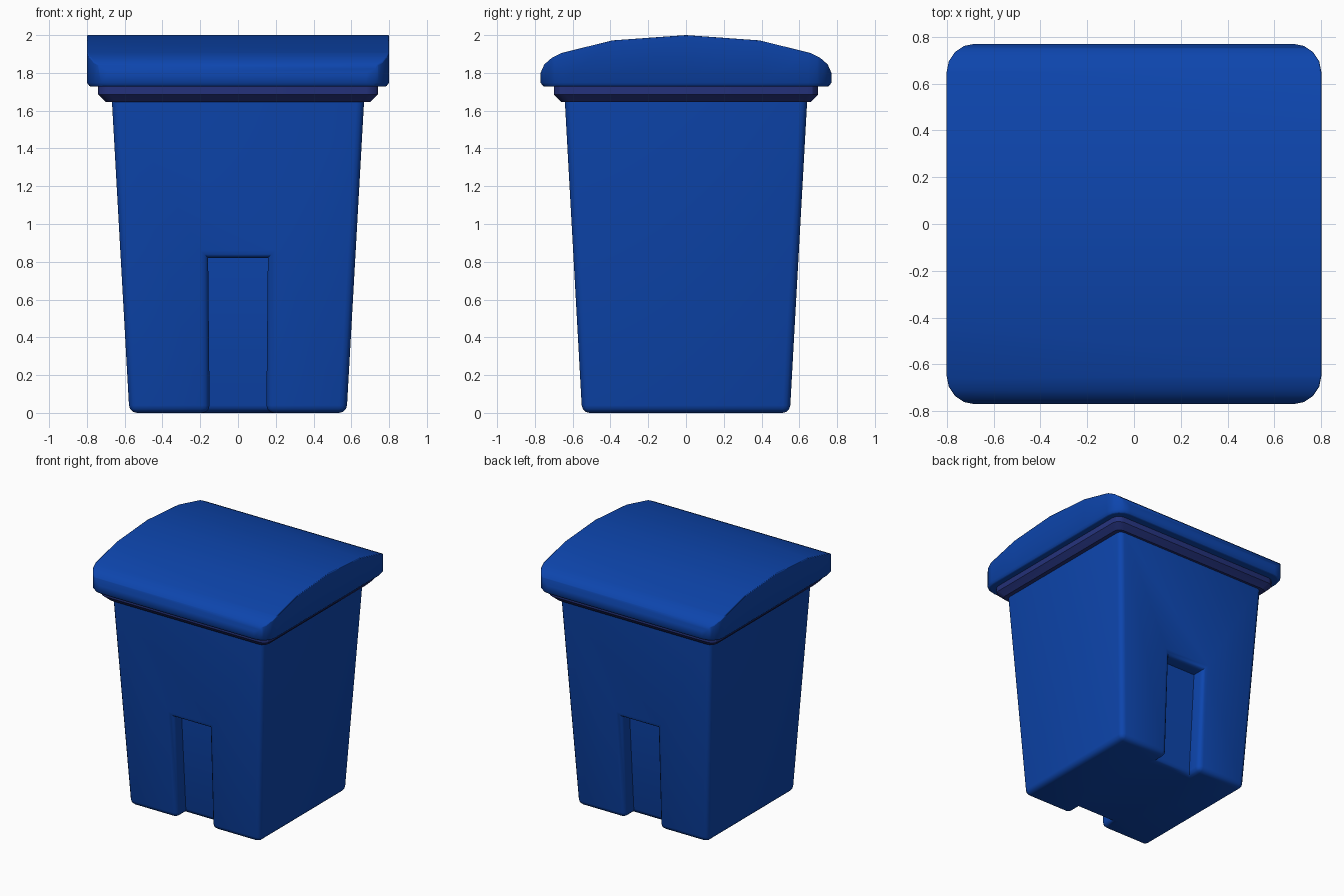
import bpy, bmesh, math

if "Cube" in bpy.data.objects:
    bpy.data.objects.remove(bpy.data.objects["Cube"])


def material(name, rgb):
    m = bpy.data.materials.new(name)
    m.diffuse_color = (*rgb, 1)
    m.use_nodes = True
    m.node_tree.nodes["Principled BSDF"].inputs["Base Color"].default_value = m.diffuse_color
    return m


BLUE = material("blue_plastic", (0.004, 0.06, 0.42))
DARK = material("dark_blue_plastic", (0.018, 0.032, 0.2))


def make_object(name, bm, mat):
    bmesh.ops.recalc_face_normals(bm, faces=bm.faces)
    me = bpy.data.meshes.new(name)
    bm.to_mesh(me)
    bm.free()
    ob = bpy.data.objects.new(name, me)
    bpy.context.collection.objects.link(ob)
    me.materials.append(mat)
    return ob


def smooth(ob, angle):
    bpy.ops.object.select_all(action='DESELECT')
    ob.select_set(True)
    bpy.context.view_layer.objects.active = ob
    bpy.ops.object.shade_smooth_by_angle(angle=math.radians(angle))


def rounded_rect(hx, hy, r, seg):
    pts = []
    for k, (sx, sy) in enumerate([(1, 1), (-1, 1), (-1, -1), (1, -1)]):
        for i in range(seg + 1):
            a = math.pi / 2 * (k + i / seg)
            pts.append((sx * (hx - r) + r * math.cos(a), sy * (hy - r) + r * math.sin(a)))
    return pts


def rect(x0, x1, y0, y1):
    return [(x0, y0), (x1, y0), (x1, y1), (x0, y1)]


def loft(sections):
    """Closed solid through (outline, z) sections."""
    bm = bmesh.new()
    rings = [[bm.verts.new((x, y, z)) for x, y in pts] for pts, z in sections]
    n = len(rings[0])
    for a, b in zip(rings, rings[1:]):
        for i in range(n):
            bm.faces.new((a[i], a[(i + 1) % n], b[(i + 1) % n], b[i]))
    bm.faces.new(rings[0][::-1])
    bm.faces.new(rings[-1])
    return bm


# Tapered body
body = make_object("bin_body", loft([
    (rect(-0.575, 0.575, -0.55, 0.55), 0),
    (rect(-0.668, 0.668, -0.642, 0.642), 1.66)]), BLUE)

# Recesses cut into the lower front and back
for side, s in (("front", -1), ("back", 1)):
    sections = []
    for z in (-0.1, 0.82):
        inner = 0.44 + 0.055 * z
        y0, y1 = sorted((s * inner, s * 0.9))
        w = 0.15 + 0.01 * z
        sections.append((rect(-w, w, y0, y1), z))
    cutter = make_object(side + "_recess_cutter", loft(sections), BLUE)
    cutter.hide_render = True
    cutter.hide_set(True)
    mod = body.modifiers.new(side + "_recess", 'BOOLEAN')
    mod.operation, mod.solver, mod.object = 'DIFFERENCE', 'EXACT', cutter

# Bake the recesses, then round only the outward edges
dg = bpy.context.evaluated_depsgraph_get()
baked = bpy.data.meshes.new_from_object(body.evaluated_get(dg))
body.modifiers.clear()
body.data = baked
for ob in [o for o in bpy.data.objects if o.name.endswith("cutter")]:
    bpy.data.objects.remove(ob)
bm = bmesh.new()
bm.from_mesh(baked)
bmesh.ops.remove_doubles(bm, verts=bm.verts, dist=1e-4)
edges = [e for e in bm.edges
         if e.is_manifold and e.calc_face_angle_signed() > 0.5
         and min(v.co.z for v in e.verts) < 1.6]
bmesh.ops.bevel(bm, geom=edges, offset=0.04, segments=3, profile=0.5,
                affect='EDGES', clamp_overlap=True)
bm.to_mesh(baked)
bm.free()
smooth(body, 40)

# Rim collar under the lid
rim = make_object("rim", loft([
    (rounded_rect(0.70, 0.66, 0.05, 3), 1.645),
    (rounded_rect(0.74, 0.70, 0.06, 3), 1.685),
    (rounded_rect(0.74, 0.70, 0.06, 3), 1.76)]), DARK)
smooth(rim, 30)

# Domed lid: rounded slab whose top follows an arched profile
ARCH = [(0, 2.0), (0.39, 1.972), (0.66, 1.905), (0.71, 1.88), (0.75, 1.845), (0.77, 1.80)]


def arch_z(y):
    y = min(abs(y), 0.77)
    for (ya, za), (yb, zb) in zip(ARCH, ARCH[1:]):
        if y <= yb:
            return za + (zb - za) * (y - ya) / (yb - ya)
    return ARCH[-1][1]


bm = loft([(rounded_rect(0.785, 0.755, 0.11, 4), 1.728),
           (rounded_rect(0.80, 0.77, 0.12, 4), 1.748),
           (rounded_rect(0.80, 0.77, 0.12, 4), 1.9)])
for y, _ in ARCH[:-1]:
    for s in ((1, -1) if y else (1,)):
        bmesh.ops.bisect_plane(bm, geom=bm.verts[:] + bm.edges[:] + bm.faces[:],
                               plane_co=(0, s * y, 0), plane_no=(0, 1, 0))
for v in bm.verts:
    if v.co.z > 1.89:
        v.co.z = arch_z(v.co.y)
lid = make_object("lid", bm, BLUE)
bev = lid.modifiers.new("soft_edge", 'BEVEL')
bev.width, bev.segments = 0.012, 2
bev.limit_method, bev.angle_limit = 'ANGLE', math.radians(50)
smooth(lid, 40)
